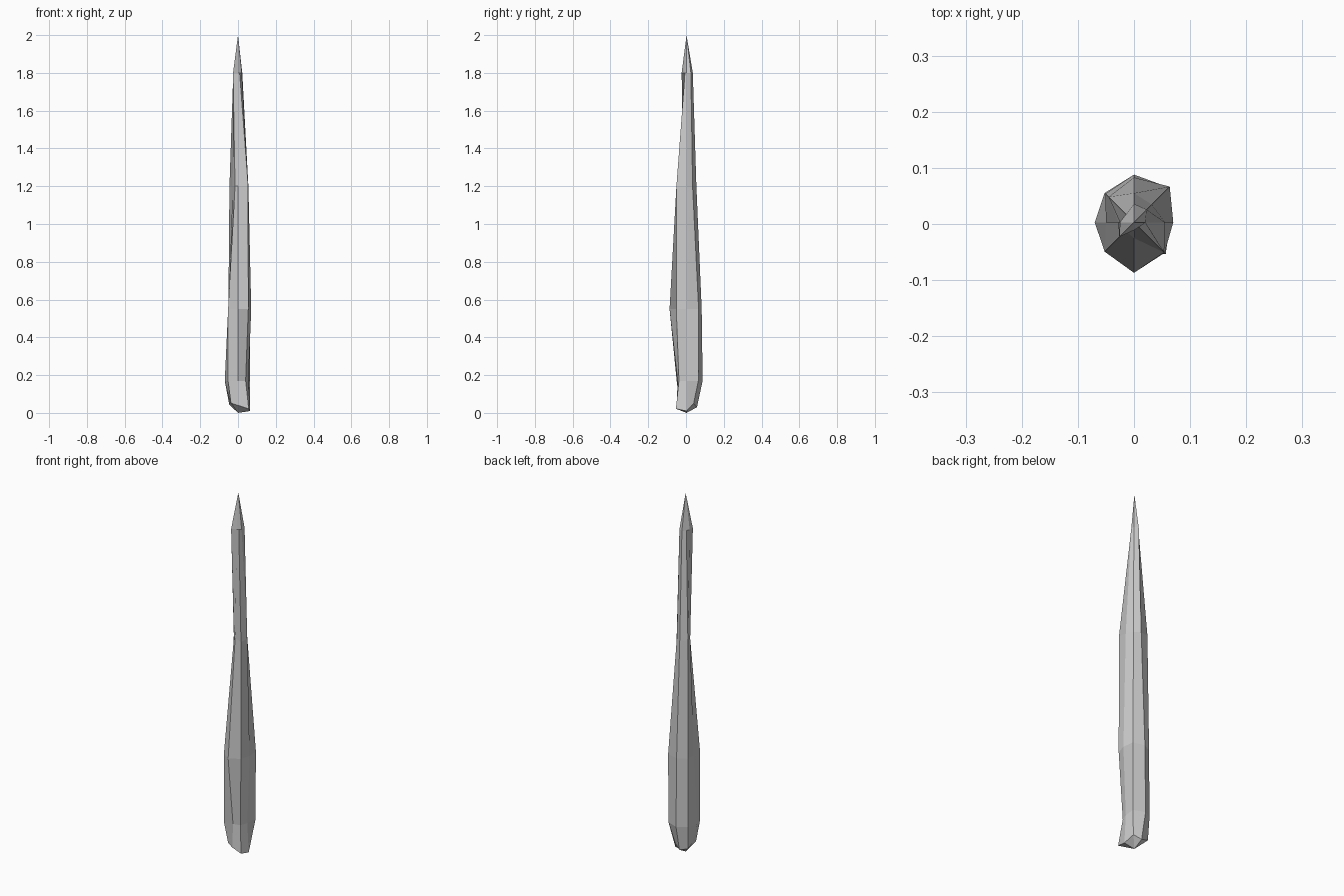
import bpy, bmesh, math

if "Cube" in bpy.data.objects:
    bpy.data.objects.remove(bpy.data.objects["Cube"])

# Eight radii per ring, counter-clockwise from +x
rings = [
    (0.55, (.070, .090, .080, .072, .050, .074, .090, .077)),
    (1.20, (.055, .045, .052, .064, .028, .022, .028, .076)),
    (1.80, (.020, .032, .033, .020, .025, .037, .014, .012)),
]
lower = (0.17, (.055, .088, .085, .074, .070, .074, .047, .057))
base_r = (.064, .053, .055, .066, .040, .053, .053, .080)
base_z = (.010, .050, .030, .045, .055, .052, .040, .022)
Y = 0.003

bm = bmesh.new()


def ring(radii, heights):
    out = []
    for i, (r, z) in enumerate(zip(radii, heights)):
        a = i * math.pi / 4
        out.append(bm.verts.new((r * math.cos(a), r * math.sin(a) + Y, z)))
    return out


# Stacked rings of the irregular shaft
loops = [ring(base_r, base_z)]
for z, radii in [lower] + rings:
    loops.append(ring(radii, [z] * 8))
for lo, hi in zip(loops, loops[1:]):
    for i in range(8):
        j = (i + 1) % 8
        bm.faces.new((lo[i], lo[j], hi[j], hi[i]))

# Pointed tip and blunt chipped foot
tip = bm.verts.new((0, Y, 2.0))
foot = bm.verts.new((0, Y, 0.0))
for i in range(8):
    j = (i + 1) % 8
    bm.faces.new((loops[-1][i], loops[-1][j], tip))
    bm.faces.new((loops[0][j], loops[0][i], foot))

bmesh.ops.recalc_face_normals(bm, faces=bm.faces)
mesh = bpy.data.meshes.new("stone_spike")
bm.to_mesh(mesh)
bm.free()
bpy.context.collection.objects.link(bpy.data.objects.new("stone_spike", mesh))
